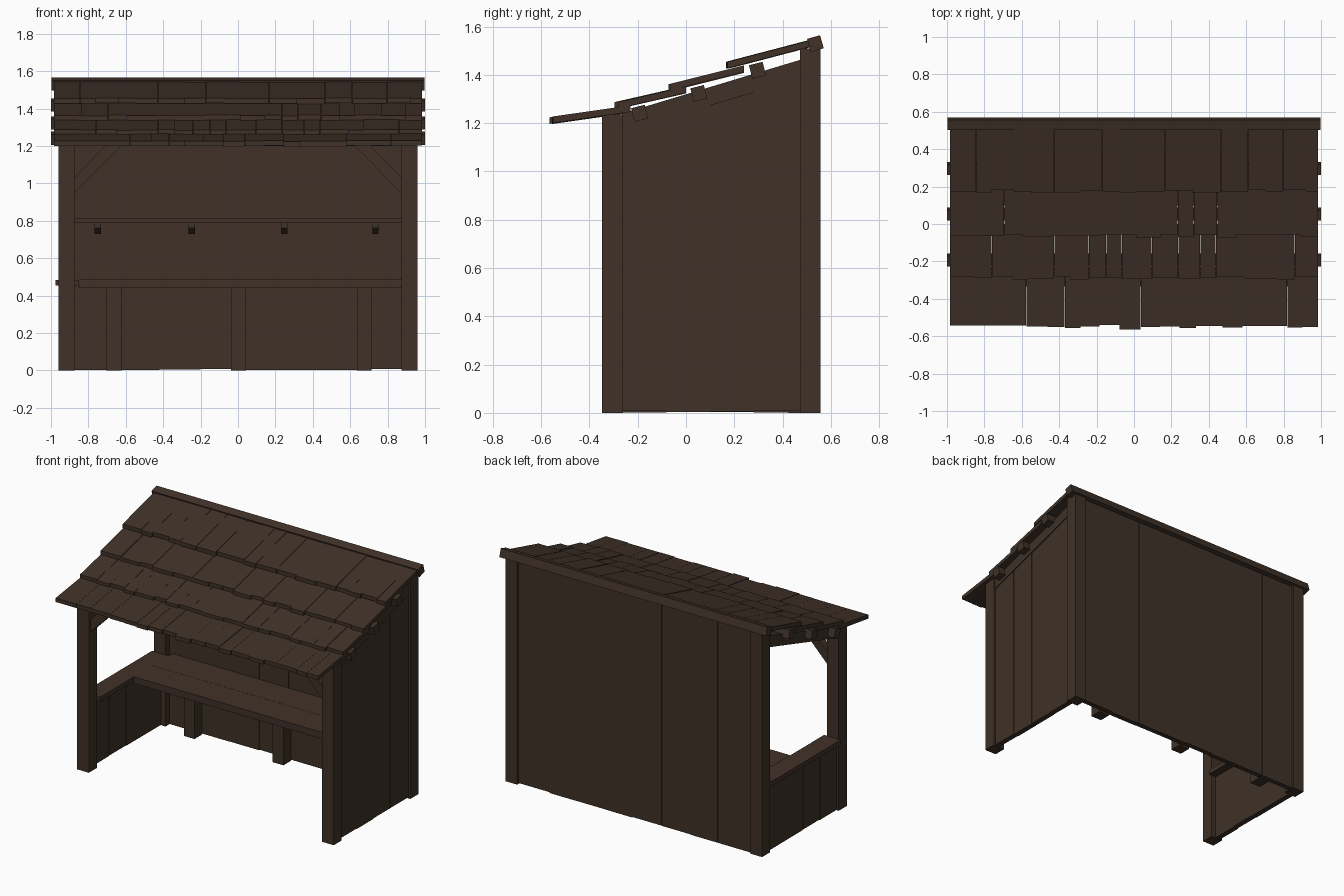
import bpy, bmesh, math, random
from mathutils import Matrix, Vector

if "Cube" in bpy.data.objects:
    bpy.data.objects.remove(bpy.data.objects["Cube"])
random.seed(4)

def material(name, rgb):
    m = bpy.data.materials.new(name)
    m.diffuse_color = (*rgb, 1)
    m.use_nodes = True
    m.node_tree.nodes["Principled BSDF"].inputs["Base Color"].default_value = m.diffuse_color
    return m

WOOD = material("dark_brown_wood", (0.050, 0.031, 0.021))
WARM = material("warm_brown_wood", (0.053, 0.031, 0.022))

def finish(name, bm, mat):
    bmesh.ops.recalc_face_normals(bm, faces=bm.faces)
    me = bpy.data.meshes.new(name)
    bm.to_mesh(me)
    bm.free()
    me.materials.append(mat)
    ob = bpy.data.objects.new(name, me)
    bpy.context.collection.objects.link(ob)
    return ob

def add_box(bm, x, y, z, tilt=0.0):
    """Box from (min, max) ranges, tilted about the x axis through its centre."""
    c = Vector((sum(x) / 2, sum(y) / 2, sum(z) / 2))
    size = (x[1] - x[0], y[1] - y[0], z[1] - z[0])
    mtx = Matrix.Translation(c) @ Matrix.Rotation(tilt, 4, 'X') @ Matrix.Diagonal((*size, 1))
    bmesh.ops.create_cube(bm, size=1, matrix=mtx)

def add_prism(bm, points, place, a, b):
    """Extrude a 2D outline between a and b; place maps (u, v, w) to xyz."""
    lo = [bm.verts.new(place(u, v, a)) for u, v in points]
    hi = [bm.verts.new(place(u, v, b)) for u, v in points]
    bm.faces.new(lo)
    bm.faces.new(hi[::-1])
    n = len(points)
    for i in range(n):
        j = (i + 1) % n
        bm.faces.new((lo[i], hi[i], hi[j], lo[j]))

def box(name, x, y, z, mat=WOOD, tilt=0.0):
    bm = bmesh.new()
    add_box(bm, x, y, z, tilt)
    return finish(name, bm, mat)

def along_x(u, v, w):
    return (w, u, v)

def along_y(u, v, w):
    return (u, w, v)

# Corner posts, two short at the front and two tall at the back
for side, s in (("left", -1), ("right", 1)):
    xr = tuple(sorted((s * 0.96, s * 0.873)))
    box(f"front_post_{side}", xr, (-0.348, -0.262), (0, 1.237))
    box(f"back_post_{side}", xr, (0.472, 0.558), (0, 1.51))

    # Sloping rafter on each side
    bm = bmesh.new()
    add_prism(bm, [(-0.265, 1.165), (0.475, 1.385), (0.475, 1.463), (-0.265, 1.24)],
              along_x, s * 0.885, s * 0.95)
    finish(f"rafter_{side}", bm, WOOD)

    # Diagonal brace between front post and beam
    bm = bmesh.new()
    pts = [(0.875, 0.945), (0.62, 1.205), (0.705, 1.205), (0.875, 1.03)]
    add_prism(bm, [(s * u, v) for u, v in pts], along_y, -0.33, -0.28)
    finish(f"front_brace_{side}", bm, WOOD)

box("front_beam", (-0.88, 0.88), (-0.335, -0.275), (1.2, 1.236))

# Back wall of upright boards
bm = bmesh.new()
edges = [-0.875, -0.62, -0.42, -0.2, 0.02, 0.22, 0.42, 0.64, 0.875]
for a, b in zip(edges, edges[1:]):
    d = random.uniform(0, 0.003)
    add_box(bm, (a, b - 0.001), (0.512 + d, 0.546 + d), (random.uniform(0.001, 0.008), 1.5))
finish("back_wall", bm, WOOD)

# Right wall boards with a sloping top
bm = bmesh.new()
edges = [-0.265, -0.08, 0.1, 0.28, 0.475]
for a, b in zip(edges, edges[1:]):
    d = random.uniform(0, 0.003)
    top = lambda y: 1.165 + (y + 0.265) * 0.2973
    z0 = random.uniform(0.002, 0.008)
    add_prism(bm, [(a, z0), (b - 0.001, z0), (b - 0.001, top(b)), (a, top(a))],
              along_x, 0.905 + d, 0.942 + d)
finish("right_wall", bm, WOOD)

# Low left wall with a sill on top
bm = bmesh.new()
for a, b in zip(edges, edges[1:]):
    d = random.uniform(0, 0.003)
    add_box(bm, (-0.942 - d, -0.905 - d), (a, b - 0.001), (random.uniform(0.002, 0.008), 0.455))
finish("low_left_wall", bm, WOOD)
box("left_sill", (-0.975, -0.85), (-0.262, 0.475), (0.453, 0.484), WARM)

# Bench of two planks on three legs
box("bench_front_plank", (-0.85, 0.905), (0.10, 0.298), (0.44, 0.485), WARM)
box("bench_back_plank", (-0.85, 0.905), (0.301, 0.513), (0.44, 0.484), WARM)
for i, x in enumerate((-0.663, 0.002, 0.675)):
    box(f"bench_leg_{i + 1}", (x - 0.04, x + 0.04), (0.425, 0.505), (0, 0.442))

# Wall shelf and its wedge brackets
box("shelf", (-0.875, 0.905), (0.38, 0.513), (0.787, 0.815), WARM)
for i, x in enumerate((-0.75, -0.247, 0.247, 0.735)):
    bm = bmesh.new()
    add_prism(bm, [(0.40, 0.788), (0.513, 0.788), (0.513, 0.73), (0.47, 0.73), (0.40, 0.76)],
              along_x, x - 0.017, x + 0.017)
    finish(f"shelf_bracket_{i + 1}", bm, WOOD)

# Purlins running the full width under the roof
for i, (y, z) in enumerate(((-0.192, 1.241), (0.053, 1.323), (0.296, 1.419))):
    h = 0.029
    box(f"purlin_{i + 1}", (-1, 1), (y - h, y + h), (z - h, z + h), WOOD, math.radians(14))

# Four overlapping courses of shingles: lower edge, upper edge (y, z of the top face)
courses = [((-0.545, 1.227), (-0.23, 1.272)), ((-0.285, 1.288), (0.0, 1.353)),
           ((-0.06, 1.363), (0.24, 1.438)), ((0.178, 1.456), (0.53, 1.548))]
for i, ((y0, z0), (y1, z1)) in enumerate(courses):
    bm = bmesh.new()
    slope = (z1 - z0) / (y1 - y0)
    x = -0.985
    while x < 0.984:
        nx = x + random.uniform(0.08, 0.16)
        if nx > 0.92:
            nx = 0.985
        out = y0 + random.uniform(-0.012, 0.005)
        if i == 0 and x < 0 <= nx:
            out = -0.565
        lift = random.uniform(-0.003, 0.002)
        zf = z0 + slope * (out - y0) + lift
        t = 0.027
        add_prism(bm, [(out, zf - t), (y1, z1 - t + lift), (y1, z1 + lift), (out, zf)],
                  along_x, x, nx - (0.001 if nx < 0.98 else 0))
        x = nx
    finish(f"roof_course_{i + 1}", bm, WOOD)

# Ridge cap along the high back edge
box("ridge_cap", (-0.998, 0.998), (0.508, 0.564), (1.502, 1.558), WOOD, math.radians(16))
